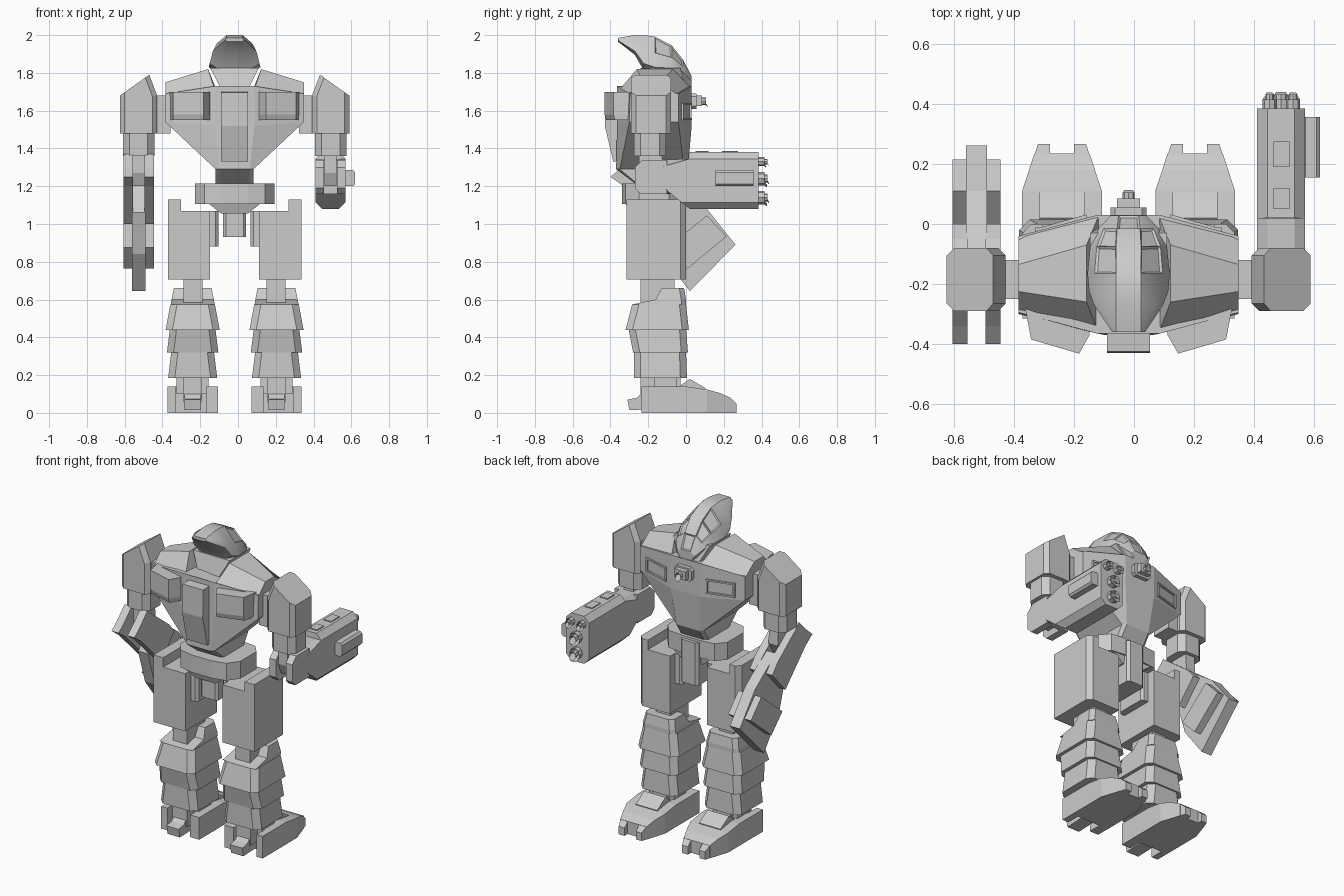
import bpy, bmesh
from mathutils import Vector

cube = bpy.data.objects.get("Cube")
if cube:
    bpy.data.objects.remove(cube, do_unlink=True)

CX = -0.018  # symmetry plane of the body

grey = bpy.data.materials.new("armour_grey")
grey.use_nodes = True
grey.diffuse_color = (0.6, 0.6, 0.6, 1)
grey.node_tree.nodes["Principled BSDF"].inputs["Base Color"].default_value = (0.6, 0.6, 0.6, 1)


def finish(name, bm):
    bmesh.ops.recalc_face_normals(bm, faces=bm.faces)
    me = bpy.data.meshes.new(name)
    bm.to_mesh(me)
    bm.free()
    me.materials.append(grey)
    ob = bpy.data.objects.new(name, me)
    bpy.context.collection.objects.link(ob)
    return ob


def loft_mesh(loops):
    """Skin a stack of equal-length point loops and cap the ends."""
    bm = bmesh.new()
    rings = [[bm.verts.new(p) for p in loop] for loop in loops]
    n = len(rings[0])
    for a, b in zip(rings, rings[1:]):
        for i in range(n):
            j = (i + 1) % n
            bm.faces.new((a[i], a[j], b[j], b[i]))
    bm.faces.new(rings[0])
    bm.faces.new(rings[-1])
    bmesh.ops.recalc_face_normals(bm, faces=bm.faces)
    return bm


def loft(name, loops, width=0, axis=2):
    """Loft, then chamfer the edges running mostly along one axis."""
    bm = loft_mesh(loops)
    if width:
        edges = [e for e in bm.edges
                 if abs((e.verts[0].co - e.verts[1].co).normalized()[axis]) > 0.9]
        bmesh.ops.bevel(bm, geom=edges, offset=width, segments=1, affect='EDGES')
    return finish(name, bm)


def rect(x, y, z):
    return [(x[0], y[0], z), (x[1], y[0], z), (x[1], y[1], z), (x[0], y[1], z)]


def box(name, x, y, z, width=0, axis=2):
    return loft(name, [rect(x, y, z[0]), rect(x, y, z[1])], width, axis)


def side_prism(name, pts, x, width=0, axis=1):
    """Extrude a (y, z) profile across x."""
    return loft(name, [[(k, *p) for p in pts] for k in x], width, axis)


def barrel(name, x, z, r, y):
    bm = bmesh.new()
    bmesh.ops.create_cone(bm, cap_ends=True, segments=8, radius1=r, radius2=r, depth=y[1] - y[0])
    for v in bm.verts:
        v.co = Vector((x + v.co.x, (y[0] + y[1]) / 2 + v.co.z, z + v.co.y))
    caps = [f for f in bm.faces if len(f.verts) > 4]
    bmesh.ops.inset_individual(bm, faces=caps, thickness=r * 0.4, depth=-0.01)
    return finish(name, bm)


# Torso: eight-sided rings from the undercut to the collar
def torso_ring(i, o, back, front, zi, zo):
    half = [(i, back[0], zi), (o, back[1], zo), (o, front[1], zo), (i, front[0], zi)]
    return ([(CX + x, y, z) for x, y, z in half]
            + [(CX - x, y, z) for x, y, z in reversed(half)])


loft("torso", [
    torso_ring(.08, .10, (-.27, -.26), (-.04, -.06), 1.215, 1.215),
    torso_ring(.08, .10, (-.37, -.35), (.01, -.01), 1.29, 1.29),
    torso_ring(.105, .367, (-.365, -.30), (.03, -.04), 1.52, 1.54),
    torso_ring(.105, .367, (-.365, -.295), (.03, -.04), 1.73, 1.69)])
side_prism("spine_panel", [(-.34, 1.70), (-.425, 1.695), (-.43, 1.52), (-.385, 1.33), (-.34, 1.33)],
           (CX - .072, CX + .072))

# Chest sensor
box("sensor_base", (CX - .06, CX + .06), (.01, .055), (1.61, 1.69), .015, 1)
box("sensor_body", (CX - .038, CX + .038), (.04, .085), (1.625, 1.68))
barrel("sensor_lens", CX, 1.65, .02, (.08, .105))

# Head: swept helmet lofted from back to front
stations = [  # y, chin, cheek and crown half widths, then their heights
    (-.36, .03, .055, .042, 1.965, 1.972, 1.985),
    (-.27, .06, .115, .042, 1.895, 1.915, 2.0),
    (-.225, .08, .132, .042, 1.815, 1.85, 2.0),
    (-.165, .08, .137, .042, 1.79, 1.83, 1.992),
    (-.075, .07, .128, .042, 1.765, 1.825, 1.945),
    (-.015, .055, .10, .038, 1.74, 1.805, 1.87),
    (.028, .04, .06, .034, 1.73, 1.76, 1.785)]
rings = []
for y, b, w, t, zb, zm, zt in stations:
    half = [(b, zb), (w, zm), (max(w * .83, t + .002), zm + .47 * (zt - zm)), (t, zt)]
    rings.append([(CX + x, y, z) for x, z in half] + [(CX - x, y, z) for x, z in reversed(half)])
bm = loft_mesh(rings)
panes = []
for f in bm.faces:
    c = f.calc_center_median()
    middle = abs(c.x - CX) < .02
    if f.normal.z > .3 and (c.y > -.01 if middle else -.13 < c.y < -.02 and c.z > 1.87):
        panes.append(f)
bmesh.ops.inset_individual(bm, faces=panes, thickness=.01, depth=-.006)
helmet = finish("helmet", bm)
helmet.data.shade_smooth()
helmet.data.set_sharp_from_angle(angle=0.5)
loft("neck", [rect((CX - .075, CX + .075), (-.27, .0), 1.72),
              rect((CX - .128, CX + .128), (-.24, -.03), 1.825)])

# Pelvis: swept wings around a deeper middle
wings = [(.07, -.34), (.16, -.32), (.21, -.25), (.21, -.09), (.16, -.03), (.07, -.02)]
wings += [(-x, y) for x, y in reversed(wings)]
loft("pelvis", [[(CX + x, y, z) for x, y in wings] for z in (1.105, 1.215)])
loft("pelvis_keel", [rect((CX - .07, CX + .07), (-.30, -.04), 1.055),
                     rect((CX - .14, CX + .14), (-.32, -.03), 1.11)])
box("hip_block", (CX - .061, CX + .061), (-.27, .0), (.93, 1.20), .015)

for s, tag in ((-1, "right"), (1, "left")):
    def X(*xs):
        return tuple(CX + s * x for x in xs)

    # Shoulder deck rising either side of the neck
    deck = [(((.10, -.362, 1.70), (.14, -.26, 1.82), (.14, -.07, 1.82), (.10, .028, 1.72))),
            (((.367, -.295, 1.68), (.367, -.225, 1.75), (.367, -.135, 1.75), (.367, -.04, 1.68)))]
    loft(tag + "_deck", [[(CX + s * x, y, z) for x, y, z in ring] for ring in deck])

    # Back pod, deeper towards the spine
    pod = [(.13, -.33), (.345, -.28), (.325, -.385), (.165, -.432), (.13, -.37)]
    loft(tag + "_back_pod", [[(CX + s * x, y + k, z) for x, y in pod]
                             for z, k in ((1.55, .01), (1.58, 0), (1.70, 0))])
    # Chest vent frame following the angled chest
    for z in ((1.55, 1.56), (1.63, 1.64)):
        loft(tag + "_vent_edge", [[(CX + s * x, y, k) for x, y in
             ((.14, .0), (.31, -.05), (.31, -.016), (.14, .032))] for k in z])
    for x, y in ((.14, .0), (.30, -.04)):
        box(tag + "_vent_post", X(x, x + .01), (y, y + .028), (1.55, 1.64))

    # Shoulder and upper arm
    box(tag + "_shoulder_axle", X(.34, .43), (-.25, -.12), (1.48, 1.68))
    pad = [(.41, 1.48), (.607, 1.48), (.607, 1.68), (.452, 1.79), (.41, 1.68)]
    loft(tag + "_shoulder", [[(CX + s * x, y, z) for x, z in pad] for y in (-.29, -.08)], .025)
    box(tag + "_upper_arm", X(.425, .592), (-.275, -.105), (1.36, 1.49), .035)
    side_prism(tag + "_elbow", [(-.25, 1.40), (-.13, 1.40), (-.12, 1.27), (-.16, 1.20),
                                (-.22, 1.20), (-.25, 1.27)], X(.475, .54))

    # Thigh with its raised outer hip corner and chamfered front
    thigh = [(.13, .705), (1, .705), (1, 1.13), (.285, 1.13), (.285, 1.07), (.13, 1.07)]
    loft(tag + "_thigh", [[(CX + s * min(x, w), y, z) for x, z in thigh]
                          for y, w in ((-.315, .353), (-.03, .353), (.0, .325))])
    box(tag + "_inner_thigh", X(.085, .15), (-.26, -.05), (.88, 1.07), .015)
    box(tag + "_knee_link", X(.17, .27), (-.24, -.06), (.5, .75))

    # Shin: knee guard above overlapping flared plates
    leg = .222
    loft(tag + "_knee_guard", [
        rect(X(leg - .116, leg + .116), (-.28, .0), .575),
        rect(X(leg - .112, leg + .112), (-.16, .0), .60),
        rect(X(leg - .1, leg + .1), (-.13, -.01), .66)], .025)
    for i, (z0, z1, w0, w1, y0, y1) in enumerate((
            (.44, .575, .143, .118, -.32, -.285),
            (.32, .45, .136, .12, -.28, -.305),
            (.185, .33, .13, .112, -.275, -.275))):
        loft(f"{tag}_shin_plate_{i + 1}", [
            rect(X(leg - w0, leg + w0), (y0, .015 - .005 * i), z0),
            rect(X(leg - w1, leg + w1), (y1, .0), z1)], .035)
    box(tag + "_ankle", X(leg - .05, leg + .05), (-.24, -.03), (.06, .25))
    box(tag + "_ankle_strut", X(leg - .085, leg + .085), (-.17, -.05), (.1, .22))

    # Foot: sole with rear flanges, two toes, heel spur and instep
    sole = ((-.15, .133, .14), (0, .133, .14), (.11, .133, .124), (.18, .11, .105), (.235, .092, .08))
    loft(tag + "_foot", [[(CX + s * (leg + k * w), y, z) for k, z in
         ((-1, 0), (1, 0), (1, h), (-1, h))] for y, w, h in sole])
    for x in ((-.133, -.07), (.09, .133)):
        box(tag + "_heel_flange", X(leg + x[0], leg + x[1]), (-.235, -.14), (0, .14))
    for k in (-1, 1):
        loft(tag + "_toe", [[(CX + s * (leg + k * x), y, z) for x, z in
             ((.04, 0), (w, 0), (w, h), (.04, h))] for y, w, h in ((.23, .092, .083), (.267, .08, .05))])
    side_prism(tag + "_heel", [(-.14, .02), (-.30, .015), (-.31, .07), (-.26, .08), (-.22, .12),
                               (-.14, .12)], X(leg - .043, leg + .043))
    side_prism(tag + "_instep", [(-.05, .13), (.02, .18), (.105, .13), (.1, .11), (-.05, .11)],
               X(leg - .075, leg + .075))

# Gun arm, forked around the elbow
side_prism("gun_body", [(-.12, 1.34), (.018, 1.345), (.02, 1.38), (.385, 1.38), (.385, 1.08),
                        (.02, 1.08), (-.08, 1.16), (-.12, 1.16)], (.41, .57), .035, 1)
for x in ((.41, .455), (.524, .569)):
    side_prism("gun_fork", [(-.27, 1.19), (-.27, 1.30), (-.23, 1.34), (-.1, 1.34),
                            (-.1, 1.16), (-.24, 1.16)], x)
box("gun_side_pod", (.56, .62), (.155, .357), (1.2, 1.285), .012, 1)
for y in ((.05, .12), (.19, .275)):
    box("gun_top_port", (.465, .518), y, (1.37, 1.386))
for x, z, r in ((.452, 1.33, .024), (.53, 1.33, .024), (.49, 1.24, .036), (.49, 1.14, .036)):
    barrel("gun_barrel", x, z, r, (.37, .415))
    barrel("gun_muzzle", x, z, r * .6, (.38, .432))

# Blade arm: a central blade with a rear fork and front guards on both sides
fork = [(-.40, 1.25), (-.34, 1.30), (-.27, 1.37), (-.05, 1.20), (.0, 1.14), (-.13, 1.0), (-.33, 1.20)]
guard = [(-.1, .875), (.11, 1.045), (.215, .935), (.01, .765)]
for x in ((-.605, -.555), (-.495, -.445)):
    side_prism("forearm_fork", fork, x)
    side_prism("forearm_guard", guard, x)
side_prism("forearm_blade", [(-.2, 1.06), (-.1, 1.23), (.0, 1.16), (.11, 1.08), (.262, .89),
                             (.02, .645), (-.13, .84)], (-.56, -.49))
